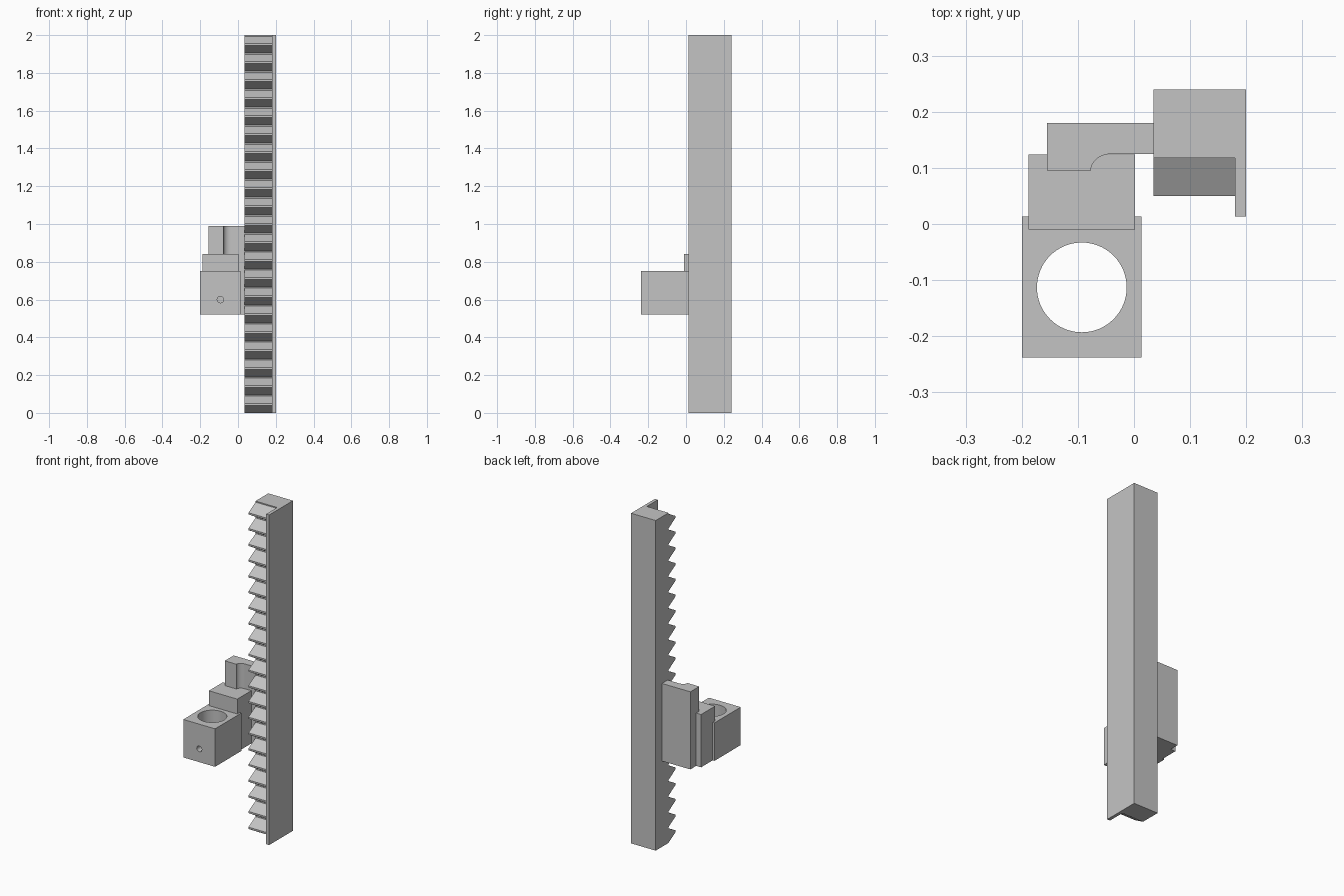
import bpy, bmesh, math
from mathutils import Vector

if "Cube" in bpy.data.objects:
    bpy.data.objects.remove(bpy.data.objects["Cube"], do_unlink=True)

GREY = (0.55, 0.55, 0.55, 1.0)
metal = bpy.data.materials.new("plain grey")
metal.use_nodes = True
metal.diffuse_color = GREY
metal.node_tree.nodes["Principled BSDF"].inputs["Base Color"].default_value = GREY


def finish(name, bm):
    bmesh.ops.recalc_face_normals(bm, faces=bm.faces)
    mesh = bpy.data.meshes.new(name)
    bm.to_mesh(mesh)
    bm.free()
    mesh.materials.append(metal)
    obj = bpy.data.objects.new(name, mesh)
    bpy.context.collection.objects.link(obj)
    return obj


def prism(name, points, direction):
    """Extrude a closed outline of 3D points along a direction."""
    bm = bmesh.new()
    face = bm.faces.new([bm.verts.new(p) for p in points])
    new = bmesh.ops.extrude_face_region(bm, geom=[face])["geom"]
    verts = [g for g in new if isinstance(g, bmesh.types.BMVert)]
    bmesh.ops.translate(bm, verts=verts, vec=Vector(direction))
    return finish(name, bm)


def box(name, x0, x1, y0, y1, z0, z1):
    outline = [(x0, y0, z0), (x1, y0, z0), (x1, y1, z0), (x0, y1, z0)]
    return prism(name, outline, (0, 0, z1 - z0))


def drill(target, location, radius, depth, rotation=(0, 0, 0)):
    """Cut a round hole and remove the cutter."""
    bpy.ops.mesh.primitive_cylinder_add(vertices=64, radius=radius, depth=depth,
                                        location=location, rotation=rotation)
    cutter = bpy.context.object
    cutter.hide_render = True
    cutter.data.materials.append(metal)
    mod = target.modifiers.new("hole", "BOOLEAN")
    mod.operation, mod.solver, mod.object = "DIFFERENCE", "EXACT", cutter
    bpy.context.view_layer.objects.active = target
    bpy.ops.object.modifier_apply(modifier=mod.name)
    bpy.data.objects.remove(cutter, do_unlink=True)


def smooth(obj):
    bpy.ops.object.select_all(action="DESELECT")
    obj.select_set(True)
    bpy.context.view_layer.objects.active = obj
    bpy.ops.object.shade_smooth_by_angle(angle=math.radians(30))


# Toothed rack: side profile with repeated trapezoid teeth
HEIGHT, TEETH = 2.0, 21
BACK, ROOT, TIP = 0.24, 0.118, 0.05
pitch = HEIGHT / TEETH
profile = [(BACK, 0.0)]
for i in range(TEETH):
    z = i * pitch
    profile += [(ROOT, z), (TIP, z + 0.42 * pitch),
                (TIP, z + 0.53 * pitch), (ROOT, z + 0.93 * pitch)]
profile += [(ROOT, HEIGHT), (BACK, HEIGHT)]
prism("toothed_rack", [(0.035, y, z) for y, z in profile], (0.145, 0, 0))

# Side flange covering the tooth ends
box("rack_flange", 0.18, 0.20, 0.013, BACK, 0, HEIGHT)

# Clamp block with vertical bore and front screw hole
BASE = 0.52
clamp = box("clamp_block", -0.20, 0.013, -0.238, 0.013, BASE, 0.75)
drill(clamp, (-0.093, -0.113, 0.63), 0.08, 0.5)
drill(clamp, (-0.093, -0.2, 0.60), 0.017, 0.15, (math.pi / 2, 0, 0))
smooth(clamp)

# Middle block joining the clamp to the guide
box("middle_block", -0.188, 0.002, -0.01, 0.124, BASE, 0.84)

# Guide plate with a rounded inner step
step = [(-0.077 + 0.037 * (1 - math.cos(a)), 0.095 + 0.03 * math.sin(a))
        for a in (math.pi / 2 * i / 12 for i in range(13))]
outline = [(-0.155, 0.18), (-0.155, 0.095)] + step + [(0.036, 0.125), (0.036, 0.18)]
guide = prism("guide_plate", [(x, y, BASE) for x, y in outline], (0, 0, 0.99 - BASE))
smooth(guide)
